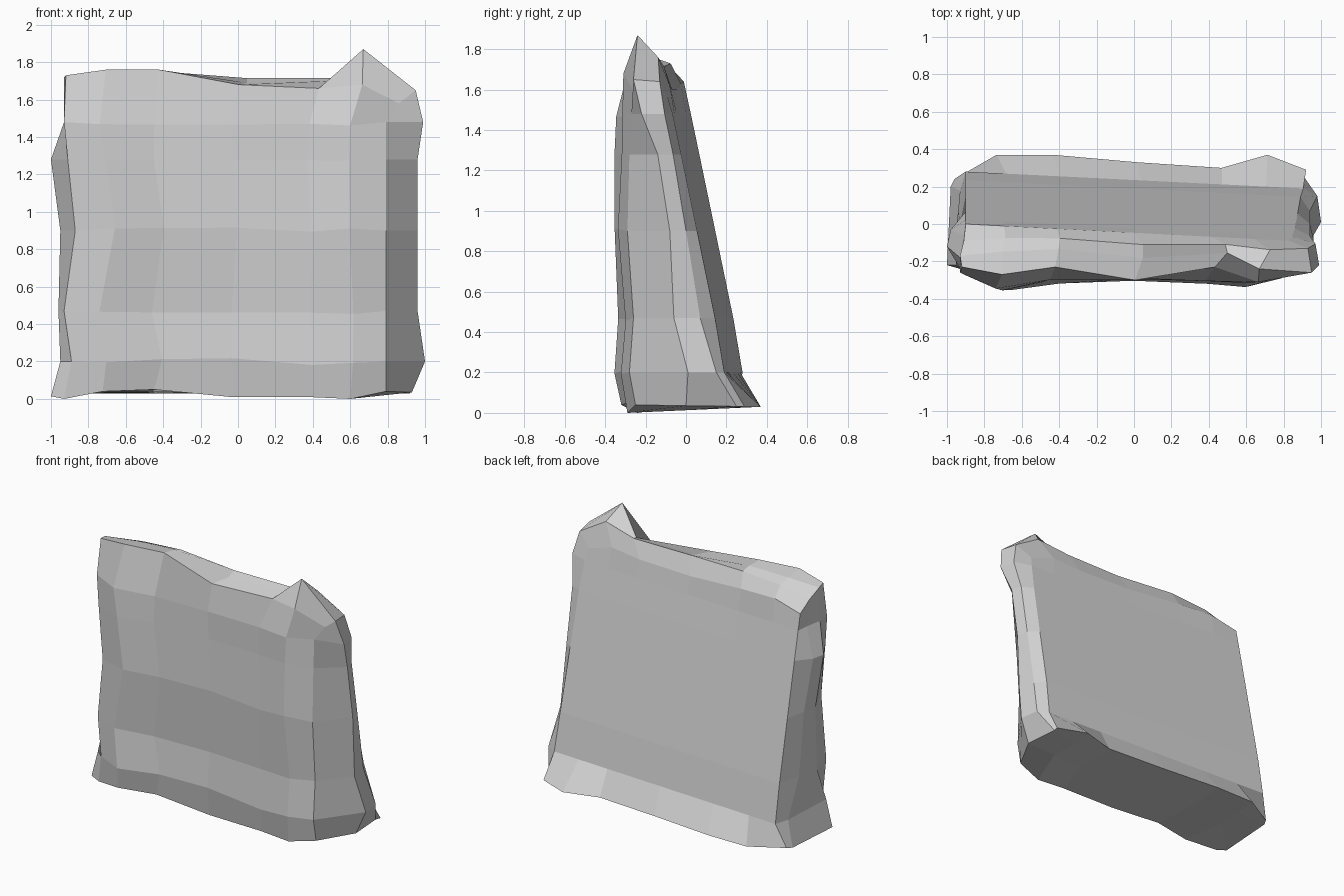
import bpy
import bmesh
import random

random.seed(4)
default = bpy.data.objects.get("Cube")
if default:
    bpy.data.objects.remove(default, do_unlink=True)

# Lattice of the padded block: columns across, rows up, layers front to back
COLUMNS, ROWS, LAYERS = 6, 6, 3

across = [0, .12, .28, .52, .76, .89, 1]
height = [.03, .2, .47, .9, 1.28, 1.48, 1.68]
depth = [0, .47, .75, 1]

# Side outlines by row, for front edge and seam ridge
left_front = [-.93, -.89, -.93, -.87, -.91, -.93, -.92]
left_ridge = [-1, -.95, -.96, -.95, -1, -.93, -.93]
right_front = [.79, .79, .79, .79, .79, .79, .86]
right_ridge = [.93, 1, .96, .96, .96, .99, .95]

# Seam ridge and back shoulder depths by row on the two sides
left_depth = [-.22, -.22, -.1, -.1, -.12, -.18, -.17]
right_depth = [0, .01, -.06, -.08, -.14, -.22, -.26]
shoulder_depth = [.27, .18, .07, 0, -.03, -.06, -.09]

# Depth profiles by row, plus the sag of each column
front_depth = [-.27, -.3, -.28, -.31, -.3, -.29, -.27]
back_depth = [.34, .28, .234, .145, .066, .024, 0]
column_sag = [.03, -.05, -.01, 0, -.01, -.02, .02]
hem_flare = [-.1, .03, .03, -.01, -.04, .03, -.05]
BACK_TWIST = .09

# Wavy bottom hem and crest by column
hem = [0, .04, .05, .01, .01, 0, .04]
brow_depth = [-.23, -.27, -.23, -.3, -.23, -.31, -.25]
crest = [
    [1.73, 1.76, 1.76, 1.68, 1.66, 1.68, 1.58],
    [1.72, 1.74, 1.75, 1.69, 1.7, 1.87, 1.65],
    [1.66, 1.71, 1.73, 1.715, 1.715, 1.76, 1.64],
    [1.59, 1.64, 1.63, 1.6, 1.6, 1.62, 1.56],
]


def mix(a, b, t):
    return a + (b - a) * t


def lattice_point(i, j, k):
    """Place one lattice point on the sagging block."""
    if k == 0:
        left, right = left_front[j], right_front[j]
    elif k == LAYERS:
        left, right = (-.96 if j == 0 else -.9), mix(.92, .83, j / ROWS)
    else:
        left, right = left_ridge[j], right_ridge[j]
        if k == 2:
            left, right = left + .02, right - .02
    x = mix(left, right, across[i])

    # The back is a flat panel, twisted towards the front on one side
    front = front_depth[j] + column_sag[i] if j < ROWS else brow_depth[i]
    back = back_depth[j]
    back += hem_flare[i] if j == 0 else -BACK_TWIST * across[i]
    y = mix(front, back, depth[k])
    if i in (0, COLUMNS):
        if k == 1:
            y = left_depth[j] if i == 0 else right_depth[j]
        elif k == 2:
            y = min(shoulder_depth[j], back - .04)

    z = height[j]
    if j == 0:
        z = hem[i] if k == 0 else mix(hem[i], .03, depth[k])
    elif j == ROWS:
        z = crest[k][i]

    # Crumpled cloth on the front, and the pulled-up corner tip
    if k == 0 and 0 < i < COLUMNS and 0 < j < ROWS:
        y += random.uniform(-.008, .008)
        x += random.uniform(-.02, .02)
        z += random.uniform(-.02, .02)
    if (i, j, k) == (5, ROWS, 1):
        x, y = .67, -.24
    return x, y, z


bm = bmesh.new()
points = {}


def vert(i, j, k):
    key = (i, j, k)
    if key not in points:
        points[key] = bm.verts.new(lattice_point(i, j, k))
    return points[key]


def panel(count_a, count_b, place):
    """Fill one side of the block with quads."""
    for a in range(count_a):
        for b in range(count_b):
            corners = [(a, b), (a + 1, b), (a + 1, b + 1), (a, b + 1)]
            bm.faces.new([vert(*place(p, q)) for p, q in corners])


# Six sides of the cushion
for k in (0, LAYERS):
    panel(COLUMNS, ROWS, lambda a, b: (a, b, k))
for j in (0, ROWS):
    panel(COLUMNS, LAYERS, lambda a, b: (a, j, b))
for i in (0, COLUMNS):
    panel(ROWS, LAYERS, lambda a, b: (i, a, b))
bmesh.ops.recalc_face_normals(bm, faces=bm.faces[:])

mesh = bpy.data.meshes.new("cushion")
bm.to_mesh(mesh)
bm.free()
cushion = bpy.data.objects.new("cushion", mesh)
bpy.context.collection.objects.link(cushion)

# Plain cloth
cloth = bpy.data.materials.new("light_grey_cloth")
cloth.use_nodes = True
colour = (.64, .64, .64, 1)
cloth.diffuse_color = colour
cloth.node_tree.nodes["Principled BSDF"].inputs["Base Color"].default_value = colour
mesh.materials.append(cloth)
